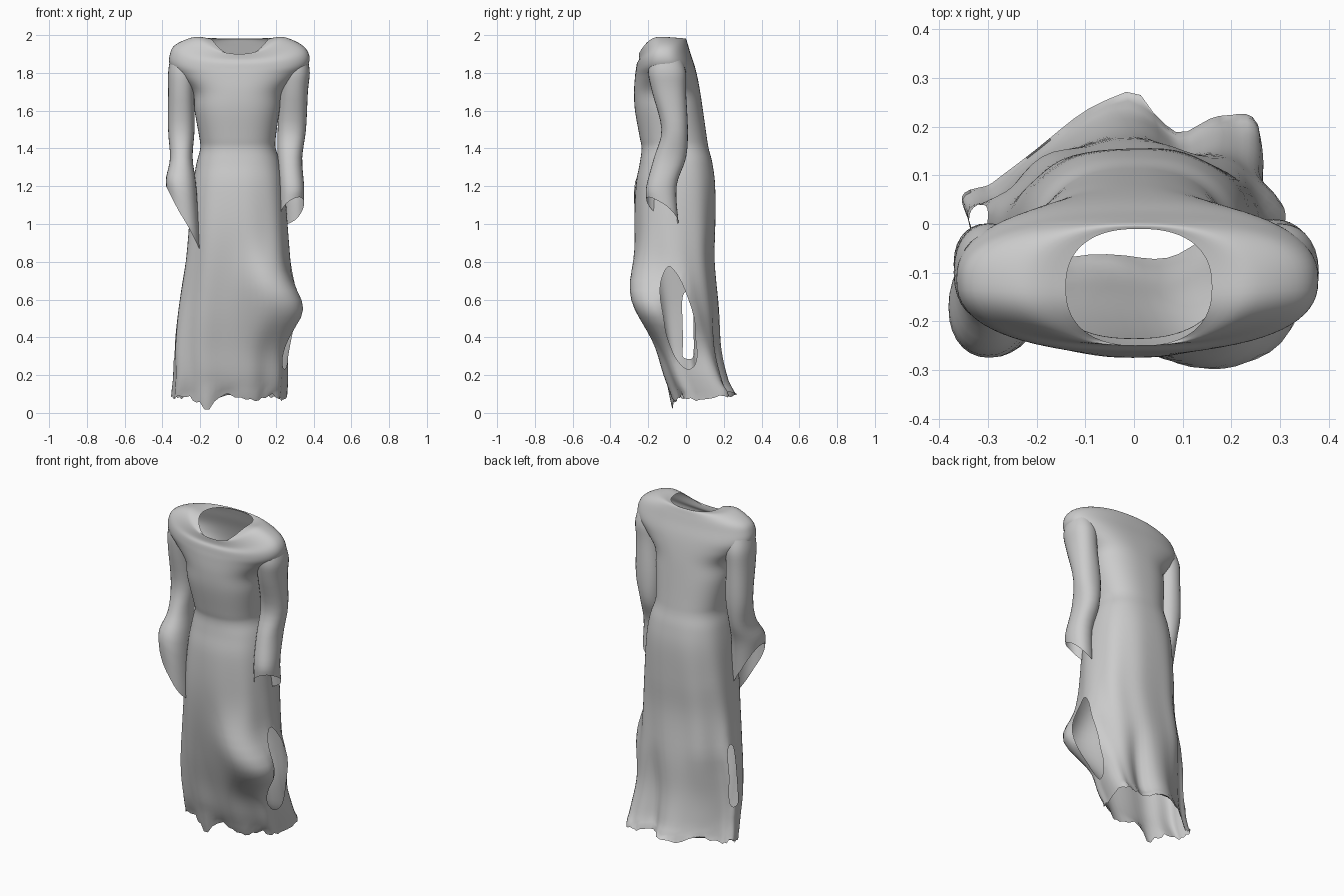
import bpy, bmesh, math, random

random.seed(4)
start_cube = bpy.data.objects.get("Cube")
if start_cube:
    bpy.data.objects.remove(start_cube, do_unlink=True)

cloth = bpy.data.materials.new("grey cloth")
cloth.use_nodes = True
cloth.diffuse_color = (0.6, 0.6, 0.6, 1)
cloth.node_tree.nodes["Principled BSDF"].inputs["Base Color"].default_value = cloth.diffuse_color


def bump(value, centre, width):
    return math.exp(-((value - centre) / width) ** 2)


def clamp(value):
    return max(0.0, min(1.0, value))


def catmull(a, b, c, d, t):
    return 0.5 * (2 * b + (c - a) * t + (2 * a - 5 * b + 4 * c - d) * t ** 2
                  + (3 * b - a - 3 * c + d) * t ** 3)


def refine(rings, steps):
    """Smoothly interpolate a list of section rings, padding missing fields."""
    rings = [tuple(r) + (0,) * (8 - len(r)) for r in rings]
    last = len(rings) - 1
    result = []
    for i in range(last):
        quad = [rings[max(0, min(last, i + k))] for k in (-1, 0, 1, 2)]
        for s in range(steps):
            result.append([catmull(*fields, s / steps) for fields in zip(*quad)])
    return result + [list(rings[last])]


def section_point(ring, angle, power):
    """Point on a rounded section: z, x range, y range, front dip, x tilt, y tilt."""
    z, x0, x1, y0, y1, dip, tilt_x, tilt_y = ring
    c, s = math.cos(angle), math.sin(angle)
    px = math.copysign(abs(c) ** (2 / power), c)
    py = math.copysign(abs(s) ** (2 / power), s)
    return [(x0 + x1) / 2 + px * (x1 - x0) / 2,
            (y0 + y1) / 2 + py * (y1 - y0) / 2,
            z + tilt_x * c + tilt_y * s - dip * max(0, -s) ** 2]


def cut_opening(bm, cut):
    """Remove the chosen faces and even out the torn edge."""
    gone = [f for f in bm.faces if cut(f.calc_center_median())]
    rim = {v for f in gone for v in f.verts}
    bmesh.ops.delete(bm, geom=gone, context='FACES')
    rim = [v for v in rim if v.is_valid and v.is_boundary]
    for _ in range(4):
        moved = []
        for v in rim:
            ends = [e.other_vert(v).co for e in v.link_edges if e.is_boundary]
            moved.append((v, v.co / 2 + (ends[0] + ends[1]) / 4))
        for v, co in moved:
            v.co = co


def loft(name, rings, segments, power, steps, shape=None, cut=None):
    bm = bmesh.new()
    rows = []
    for ring in refine(rings, steps):
        row = []
        for k in range(segments):
            angle = math.tau * k / segments
            p = section_point(ring, angle, power)
            row.append(bm.verts.new(shape(p, angle) if shape else p))
        rows.append(row)
    for low, high in zip(rows, rows[1:]):
        for k in range(segments):
            n = (k + 1) % segments
            bm.faces.new((low[k], low[n], high[n], high[k]))
    bmesh.ops.recalc_face_normals(bm, faces=bm.faces)
    if cut:
        cut_opening(bm, cut)
    mesh = bpy.data.meshes.new(name)
    bm.to_mesh(mesh)
    bm.free()
    mesh.materials.append(cloth)
    obj = bpy.data.objects.new(name, mesh)
    bpy.context.scene.collection.objects.link(obj)
    bpy.ops.object.select_all(action='DESELECT')
    obj.select_set(True)
    bpy.context.view_layer.objects.active = obj
    bpy.ops.object.shade_smooth_by_angle(angle=math.radians(50))


def drape(p, angle):
    """Knee, folds and ragged hem of the skirt."""
    x, y, z = p
    front = max(0, -math.sin(angle))
    back = max(0, math.sin(angle))
    low = clamp((0.6 - z) / 0.5)
    loose = clamp((1.35 - z) / 1.2)
    # forward knee, also pushing the cloth out sideways
    y -= 0.14 * front * bump(x, 0.19, 0.14) * bump(z, 0.6, 0.22)
    x += 0.11 * max(0, math.cos(angle + 0.5)) ** 3 * bump(z, 0.55, 0.15)
    # hem narrows diagonally on the right, with a valley behind
    y += low * 0.2 * (1 + math.sin(angle)) * min(0, x + 0.05)
    y -= clamp((1 - z) / 0.5) * back * 0.06 * bump(x, -0.27, 0.07)
    y -= low * back * 0.05 * bump(x, 0.1, 0.05)
    # left back corner of the hem swings out behind
    corner = low * bump(angle, 0.35, 0.35)
    x += 0.02 * corner
    y += 0.065 * corner
    # soft vertical folds
    fold = 0.008 * loose * math.sin(9 * angle + 2 * z)
    x += fold * math.cos(angle)
    y += fold * math.sin(angle)
    # ragged hem edge
    edge = clamp((0.16 - z) / 0.08)
    z += edge * (0.012 * math.sin(7 * angle) + random.uniform(-0.012, 0.012))
    z -= edge * front * 0.065 * bump(x, -0.16, 0.035)
    z += edge * back * 0.02
    y += edge * back * 0.03 * bump(x, 0, 0.02)
    return x, y, z


def side_opening(p):
    """Large torn opening on the left side, a narrow slit on the right."""
    if p.x > 0.1:
        middle = -0.06 + 0.2 * (0.6 - p.z)
        return ((p.y - middle) / 0.08) ** 2 + ((p.z - 0.5) / 0.28) ** 2 < 1
    if p.x < -0.2:
        return abs(p.y - 0.01) < 0.03 and 0.3 < p.z < 0.64
    return False


# Dress body: skirt, waist, bodice, shoulders and neckline
dress_rings = [
    (0.08, -0.35, 0.24, -0.07, 0.25),
    (0.2, -0.34, 0.25, -0.115, 0.21),
    (0.35, -0.34, 0.25, -0.15, 0.18),
    (0.55, -0.32, 0.26, -0.2, 0.17),
    (0.8, -0.28, 0.27, -0.25, 0.15),
    (1, -0.26, 0.26, -0.27, 0.155),
    (1.2, -0.24, 0.245, -0.265, 0.155),
    (1.32, -0.22, 0.225, -0.245, 0.14),
    (1.4, -0.2, 0.2, -0.235, 0.12),
    (1.46, -0.205, 0.2, -0.245, 0.11),
    (1.6, -0.23, 0.22, -0.27, 0.09),
    (1.7, -0.24, 0.235, -0.275, 0.075),
    (1.78, -0.31, 0.31, -0.27, 0.06),
    (1.84, -0.36, 0.37, -0.265, 0.045, 0.02),
    (1.9, -0.36, 0.375, -0.26, 0.025, 0.05),
    (1.95, -0.33, 0.335, -0.25, 0.01, 0.08),
    (1.99, -0.23, 0.24, -0.25, 0, 0.1, 0, -0.01),
    (1.98, -0.14, 0.16, -0.25, -0.01, 0.09),
]
loft("dress_body", dress_rings, 72, 2.4, 5, drape, side_opening)

# Right sleeve with a long hanging cuff
right_rings = [
    (1.87, -0.36, -0.22, -0.19, -0.02),
    (1.8, -0.37, -0.22, -0.2, 0),
    (1.7, -0.37, -0.23, -0.19, 0),
    (1.5, -0.37, -0.23, -0.16, 0),
    (1.35, -0.36, -0.24, -0.2, -0.02),
    (1.22, -0.38, -0.22, -0.27, -0.06, 0, -0.03),
    (1.03, -0.38, -0.2, -0.27, -0.08, 0, -0.17),
]
loft("right_sleeve", right_rings, 28, 2.2, 4)

# Left sleeve with a shorter cuff, lower at the back
left_rings = [
    (1.87, 0.22, 0.37, -0.19, -0.02),
    (1.8, 0.22, 0.38, -0.2, 0),
    (1.7, 0.22, 0.37, -0.18, 0),
    (1.5, 0.21, 0.36, -0.13, 0.01),
    (1.35, 0.21, 0.34, -0.17, 0),
    (1.2, 0.22, 0.35, -0.21, -0.05),
    (1.07, 0.22, 0.35, -0.21, -0.04, 0, 0.04, -0.06),
]
loft("left_sleeve", left_rings, 28, 2.2, 4)
